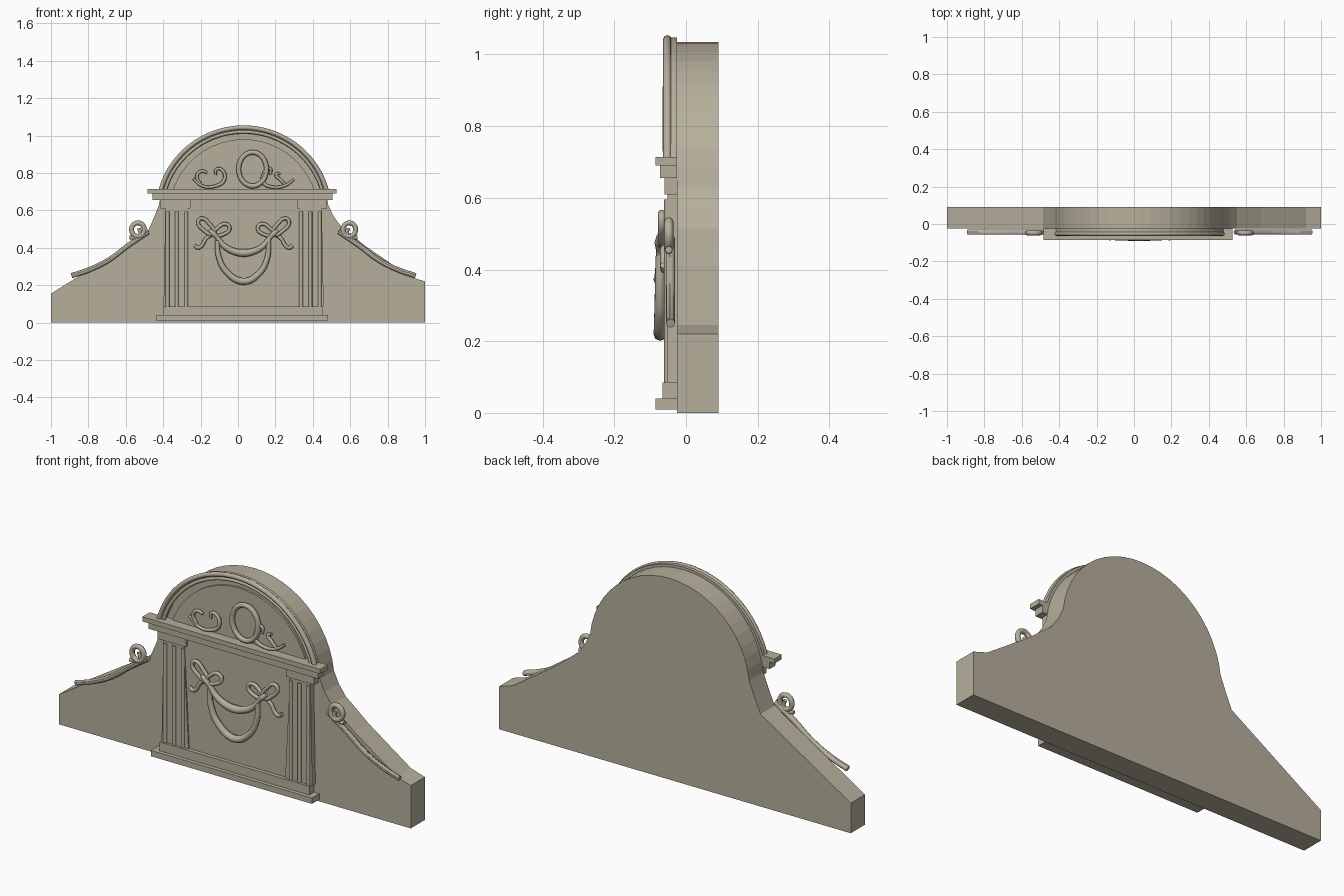
import bpy
import bmesh
from math import sin, cos, pi, asin

if "Cube" in bpy.data.objects:
    bpy.data.objects.remove(bpy.data.objects["Cube"], do_unlink=True)

CX = 0.03          # centre line of the ornament
ARCH_Z = 0.58      # centre height of the arch circles
FACE = -0.025      # front of the back slab

stone = bpy.data.materials.new("warm grey stone")
stone.use_nodes = True
colour = (0.47, 0.43, 0.335, 1)
stone.diffuse_color = colour
stone.node_tree.nodes["Principled BSDF"].inputs["Base Color"].default_value = colour


def add_object(name, mesh):
    mesh.materials.clear()
    mesh.materials.append(stone)
    obj = bpy.data.objects.new(name, mesh)
    bpy.context.collection.objects.link(obj)
    return obj


def prism(name, outline, front, back):
    """Extrude an outline in x and z from front to back."""
    bm = bmesh.new()
    face = bm.faces.new([bm.verts.new((x, front, z)) for x, z in outline])
    ext = bmesh.ops.extrude_face_region(bm, geom=[face])
    for v in ext["geom"]:
        if isinstance(v, bmesh.types.BMVert):
            v.co.y = back
    bmesh.ops.recalc_face_normals(bm, faces=bm.faces)
    mesh = bpy.data.meshes.new(name)
    bm.to_mesh(mesh)
    bm.free()
    return add_object(name, mesh)


def box(name, half, z0, z1, front, x=CX, back=FACE):
    return prism(name, [(x - half, z0), (x + half, z0), (x + half, z1), (x - half, z1)],
                 front, back)


def arc(radius, z_start, count):
    """Arc over the top, from the right side to the left."""
    a = asin((z_start - ARCH_Z) / radius)
    return [(CX + radius * cos(a + (pi - 2 * a) * i / count),
             ARCH_Z + radius * sin(a + (pi - 2 * a) * i / count)) for i in range(count + 1)]


def tube(name, points, y, radius, cyclic=False, taper=0.0):
    """Round moulding along a smooth path in x and z."""
    curve = bpy.data.curves.new(name, "CURVE")
    curve.dimensions = "3D"
    curve.bevel_depth = radius
    curve.bevel_resolution = 2
    curve.resolution_u = 6
    curve.use_fill_caps = True
    spline = curve.splines.new("BEZIER")
    spline.bezier_points.add(len(points) - 1)
    for i, (bp, (x, z)) in enumerate(zip(spline.bezier_points, points)):
        bp.co = (x, y, z)
        bp.handle_left_type = bp.handle_right_type = "AUTO"
        bp.radius = 1 - taper * abs(2 * i / (len(points) - 1) - 1)
    spline.use_cyclic_u = cyclic
    temp = bpy.data.objects.new(name, curve)
    bpy.context.collection.objects.link(temp)
    bpy.context.view_layer.update()
    mesh = bpy.data.meshes.new_from_object(
        temp.evaluated_get(bpy.context.evaluated_depsgraph_get()))
    bpy.data.objects.remove(temp, do_unlink=True)
    obj = add_object(name, mesh)
    bpy.ops.object.select_all(action="DESELECT")
    obj.select_set(True)
    bpy.context.view_layer.objects.active = obj
    bpy.ops.object.shade_smooth_by_angle(angle=0.9)
    return obj


def place(side, points):
    """Offset points from the centre line, mirrored by side."""
    return [(CX + side * x, z) for x, z in points]


def ellipse(x, z, rx, rz, count=12):
    return [(x + rx * cos(2 * pi * i / count), z + rz * sin(2 * pi * i / count))
            for i in range(count)]


# Back slab with an arched top and sloping shoulders
slab = [(-1, 0), (1, 0), (1, 0.22), (0.92, 0.245), (0.68, 0.41), (0.60, 0.475),
        (0.55, 0.515), (0.51, 0.57)]
slab += arc(0.455, 0.63, 24) + [(-0.45, 0.56), (-0.487, 0.475)]
slab.append((-1, 0.155))
prism("back_slab", slab, FACE, 0.09)

# Arched panel and its moulding
prism("arch_panel", arc(0.40, 0.70, 24), -0.035, FACE)
band = arc(0.468, 0.70, 24) + arc(0.437, 0.70, 24)[::-1]
prism("arch_band", band, -0.050, FACE)
tube("arch_outer_moulding", arc(0.462, 0.70, 16), -0.052, 0.012)
tube("arch_inner_moulding", arc(0.439, 0.70, 16), -0.048, 0.009)

# Stepped cornice
box("cornice_top", 0.506, 0.69, 0.714, -0.085, x=0.021)
box("cornice_middle", 0.482, 0.655, 0.69, -0.073, x=0.024)
box("frieze", 0.30, 0.61, 0.655, -0.045)

# Base and central panel
box("plinth", 0.458, 0.01, 0.04, -0.085, x=0.022)
box("plinth_step", 0.426, 0.04, 0.085, -0.065, x=0.025)
box("central_panel", 0.31, 0.085, 0.61, -0.045)

# Columns with three reeds each
for side, word in ((-1, "right"), (1, "left")):
    box(word + "_capital", 0.08, 0.61, 0.655, -0.06, x=CX + side * 0.365)
    shaft = [(0.275, 0.085), (0.428, 0.085), (0.418, 0.61), (0.302, 0.61)]
    prism(word + "_column", place(side, shaft), -0.052, FACE)
    for i in range(3):
        x = 0.307 + 0.05 * i
        reed = [(x, 0.085), (x, 0.34), (x, 0.595)]
        tube(f"{word}_reed_{i + 1}", place(side, reed), -0.051, 0.0105)

    # Shoulder moulding ending in a ring
    sweep = [(0.92, 0.25), (0.83, 0.28), (0.72, 0.335), (0.62, 0.41), (0.51, 0.485)]
    tube(word + "_shoulder_moulding", place(side, sweep), -0.043, 0.013)
    ridge = [(x, z + 0.008) for x, z in sweep]
    tube(word + "_shoulder_ridge", place(side, ridge), -0.049, 0.007)
    ring = ellipse(0.565, 0.497, 0.034, 0.036)
    tube(word + "_shoulder_ring", place(side, ring), -0.048, 0.013, cyclic=True)
    curl = [(0.61, 0.455), (0.575, 0.455), (0.552, 0.475), (0.56, 0.505)]
    tube(word + "_shoulder_curl", place(side, curl), -0.048, 0.010)

    # Bow: two loops, knot and tails
    outer_loop = [(0.16, 0.475), (0.215, 0.495), (0.243, 0.54), (0.225, 0.557), (0.185, 0.53)]
    inner_loop = [(0.16, 0.475), (0.10, 0.475), (0.075, 0.505), (0.095, 0.527), (0.14, 0.505)]
    tail = [(0.16, 0.475), (0.20, 0.45), (0.225, 0.41), (0.245, 0.40), (0.262, 0.412)]
    tube(word + "_bow_outer_loop", place(side, outer_loop), -0.068, 0.010, cyclic=True)
    tube(word + "_bow_inner_loop", place(side, inner_loop), -0.068, 0.010, cyclic=True)
    tube(word + "_bow_tail", place(side, tail), -0.062, 0.010)
    knot = [(0.185, 0.495), (0.16, 0.475), (0.135, 0.445)]
    tube(word + "_bow_knot", place(side, knot), -0.073, 0.015, taper=0.4)

# Hanging swags
upper_swag = [(-0.145, 0.46), (-0.105, 0.41), (-0.05, 0.38), (0, 0.372),
              (0.05, 0.38), (0.105, 0.41), (0.145, 0.46)]
tube("upper_swag", place(1, upper_swag), -0.070, 0.021, taper=0.4)
lower_swag = [(-0.14, 0.44), (-0.135, 0.36), (-0.09, 0.27), (0, 0.22),
              (0.08, 0.26), (0.125, 0.34), (0.135, 0.44)]
tube("lower_swag", place(1, lower_swag), -0.072, 0.019, taper=0.35)

# Oval ring and scrolls in the arch
tube("oval_ring", ellipse(0.078, 0.82, 0.074, 0.09, 16), -0.052, 0.013, cyclic=True)
left_scroll = [(0.30, 0.765), (0.25, 0.732), (0.18, 0.725), (0.135, 0.75), (0.14, 0.80),
               (0.17, 0.825), (0.175, 0.79)]
left_hook = [(0.255, 0.735), (0.225, 0.765), (0.205, 0.79), (0.225, 0.80)]
right_scroll = [(-0.24, 0.77), (-0.19, 0.73), (-0.12, 0.73), (-0.075, 0.76),
                (-0.08, 0.81), (-0.115, 0.82), (-0.12, 0.79)]
right_hook = [(-0.20, 0.74), (-0.22, 0.785), (-0.19, 0.81), (-0.165, 0.80)]
for name, path in (("left_scroll", left_scroll), ("left_scroll_hook", left_hook),
                   ("right_scroll", right_scroll), ("right_scroll_hook", right_hook)):
    tube(name, path, -0.050, 0.010, taper=0.3)
